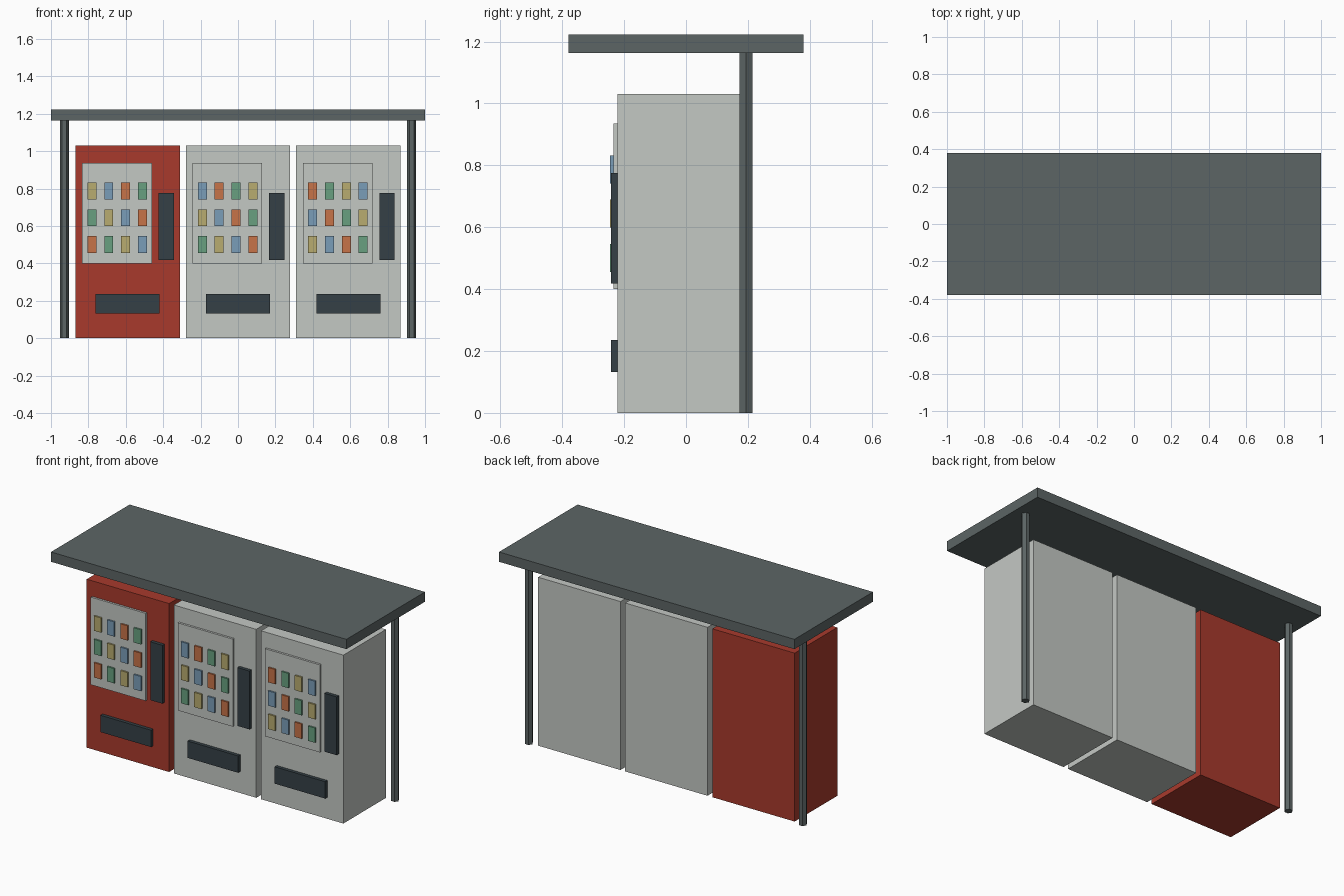
import bpy, bmesh, math
from mathutils import Matrix

if "Cube" in bpy.data.objects:
    bpy.data.objects.remove(bpy.data.objects["Cube"], do_unlink=True)


def material(name, rgb):
    """Flat material from 0-255 sRGB values, stored as linear."""
    lin = [((c / 255 + 0.055) / 1.055) ** 2.4 for c in rgb] + [1]
    m = bpy.data.materials.new(name)
    m.use_nodes = True
    m.diffuse_color = lin
    m.node_tree.nodes["Principled BSDF"].inputs["Base Color"].default_value = lin
    return m


red = material("red_paint", (168, 58, 44))
grey = material("light_grey", (196, 200, 196))
steel = material("roof_steel", (92, 101, 101))
dark = material("dark_trim", (53, 64, 70))
drinks = [material("drink_yellow", (184, 172, 112)),
          material("drink_blue", (122, 157, 184)),
          material("drink_orange", (199, 115, 72)),
          material("drink_green", (104, 160, 128))]


def finish(name, bm, mat):
    mesh = bpy.data.meshes.new(name)
    bm.to_mesh(mesh)
    bm.free()
    mesh.materials.append(mat)
    obj = bpy.data.objects.new(name, mesh)
    bpy.context.collection.objects.link(obj)
    return obj


def box(name, x, y, z, mat):
    """Box spanning the (low, high) pairs on each axis."""
    spans = (x, y, z)
    centre = [(a + b) / 2 for a, b in spans]
    size = [b - a for a, b in spans]
    bm = bmesh.new()
    bmesh.ops.create_cube(
        bm, size=1, matrix=Matrix.Translation(centre) @ Matrix.Diagonal(size + [1]))
    return finish(name, bm, mat)


def post(name, x, y, height):
    """Six-sided post with corners pointing along x."""
    bm = bmesh.new()
    place = Matrix.Translation((x, y, height / 2)) @ Matrix.Rotation(math.pi / 2, 4, "Z")
    bmesh.ops.create_cone(bm, cap_ends=True, segments=6, radius1=0.0235,
                          radius2=0.0235, depth=height, matrix=place)
    return finish(name, bm, steel)


# Shelter
ROOF_BOTTOM = 1.163
box("roof", (-1, 1), (-0.38, 0.38), (ROOF_BOTTOM, 1.223), steel)
for side, sign in (("left", 1), ("right", -1)):
    post(side + "_post", sign * 0.928, 0.194, ROOF_BOTTOM)

# Vending machines
FRONT, BACK = -0.222, 0.19
PITCH = 0.59
for m, (label, paint) in enumerate((("right", red), ("middle", grey), ("left", grey))):
    cx = (m - 1) * PITCH

    def part(name, x0, x1, depth, z0, z1, mat):
        box(label + "_" + name, (cx + x0, cx + x1),
            (FRONT - depth, FRONT), (z0, z1), mat)

    box(label + "_cabinet", (cx - 0.279, cx + 0.279), (FRONT, BACK), (0, 1.031), paint)
    part("display_panel", -0.243, 0.129, 0.013, 0.4, 0.936, grey)
    part("control_panel", 0.166, 0.248, 0.021, 0.418, 0.775, dark)
    part("dispensing_slot", -0.171, 0.171, 0.021, 0.132, 0.235, dark)

    # Drinks in rows, colours shifting by one from row to row
    for row in range(3):
        z = 0.787 - row * 0.143
        for col in range(4):
            x = -0.191 + col * 0.09
            part(f"drink_{row + 1}_{col + 1}", x - 0.024, x + 0.024, 0.023,
                 z - 0.045, z + 0.045, drinks[(m + col - row) % 4])
